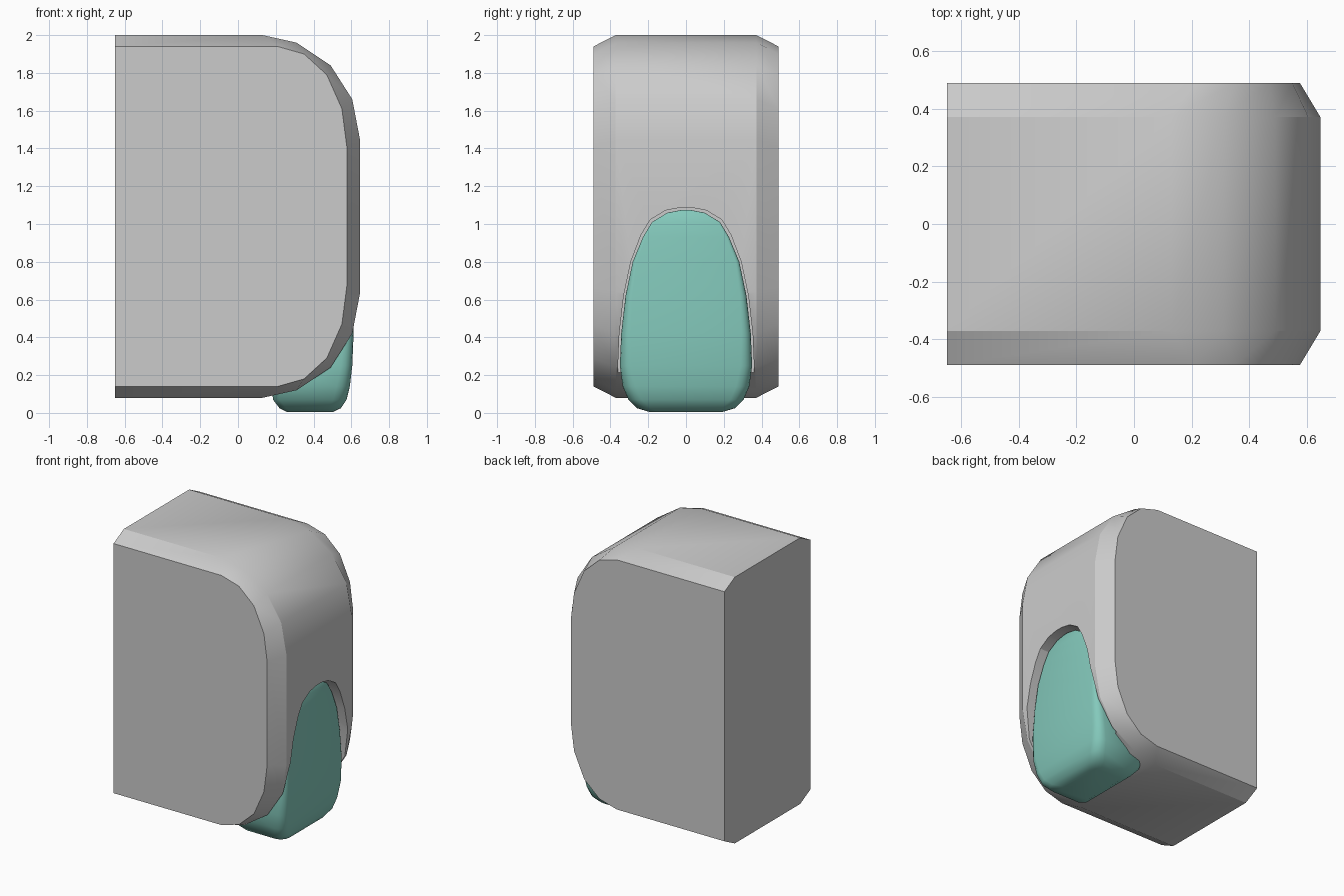
import bpy, bmesh, math

old = bpy.data.objects.get("Cube")
if old:
    bpy.data.objects.remove(old, do_unlink=True)


def material(name, rgb):
    m = bpy.data.materials.new(name)
    m.use_nodes = True
    m.diffuse_color = (*rgb, 1)
    m.node_tree.nodes["Principled BSDF"].inputs["Base Color"].default_value = (*rgb, 1)
    return m


def loft(name, rings, mat):
    """Closed solid through equally long rings of points, capped at both ends."""
    bm = bmesh.new()
    loops = [[bm.verts.new(p) for p in ring] for ring in rings]
    n = len(loops[0])
    for a, b in zip(loops, loops[1:]):
        for i in range(n):
            j = (i + 1) % n
            bm.faces.new((a[i], a[j], b[j], b[i]))
    bm.faces.new(loops[0])
    bm.faces.new(loops[-1])
    bmesh.ops.recalc_face_normals(bm, faces=bm.faces)
    mesh = bpy.data.meshes.new(name)
    bm.to_mesh(mesh)
    bm.free()
    mesh.materials.append(mat)
    obj = bpy.data.objects.new(name, mesh)
    bpy.context.collection.objects.link(obj)
    return obj


def smooth(obj, degrees):
    bpy.ops.object.select_all(action='DESELECT')
    obj.select_set(True)
    bpy.context.view_layer.objects.active = obj
    bpy.ops.object.shade_smooth_by_angle(angle=math.radians(degrees))


grey = material("light grey", (0.6, 0.6, 0.6))
teal = material("teal", (0.23, 0.585, 0.5))

# Housing: rounded side profile, narrowed at the chamfered front and back
BACK, MID = -0.65, 1.04


def housing_ring(y, upper):
    half = [(BACK, upper[0][1])] + upper
    pts = half + [(x, 2 * MID - z) for x, z in reversed(half)]
    return [(x, y, z) for x, z in pts]


rim = [(0.13, 2.0), (0.31, 1.96), (0.49, 1.84), (0.605, 1.66), (0.647, 1.44)]
face = [(0.21, 1.94), (0.35, 1.90), (0.47, 1.79), (0.55, 1.61), (0.576, 1.41)]
housing = loft("housing", [housing_ring(-0.49, face), housing_ring(-0.372, rim),
                           housing_ring(0.372, rim), housing_ring(0.49, face)], grey)

# Lever levels: height, half width, back x, front x, edge rounding
levels = [
    (0.004, 0.19, 0.26, 0.50, 0.05),
    (0.025, 0.26, 0.22, 0.545, 0.07),
    (0.07, 0.305, 0.185, 0.575, 0.07),
    (0.14, 0.335, 0.18, 0.592, 0.07),
    (0.25, 0.35, 0.19, 0.605, 0.06),
    (0.42, 0.343, 0.30, 0.612, 0.05),
    (0.62, 0.32, 0.40, 0.606, 0.035),
    (0.80, 0.282, 0.42, 0.60, 0.02),
    (0.93, 0.228, 0.42, 0.595, 0.015),
    (1.01, 0.18, 0.42, 0.59, 0.01),
    (1.06, 0.098, 0.42, 0.587, 0.01),
    (1.075, 0.02, 0.42, 0.585, 0.005),
]

# Pocket cut into the housing, a little wider than the lever
right = [(w + 0.01, z + 0.012 * (z > 0.9)) for z, w, *_ in levels[4:]]
right = [(right[0][0], 0.12)] + right
outline = right + [(-y, z) for y, z in reversed(right)]
cutter = loft("pocket_cutter", [[(x, y, z) for y, z in outline] for x in (0.45, 0.8)], grey)
cutter.hide_render = True
cut = housing.modifiers.new("pocket", 'BOOLEAN')
cut.operation = 'DIFFERENCE'
cut.solver = 'EXACT'
cut.object = cutter
bpy.context.view_layer.objects.active = housing
bpy.ops.object.modifier_apply(modifier=cut.name)
bpy.data.objects.remove(cutter, do_unlink=True)
smooth(housing, 25)


# Push lever: rounded horizontal sections stacked upwards
def lever_ring(z, w, back, front, r):
    side = [(back, w - r * 0.5), (back + r * 0.5, w)]
    for k in range(5):
        a = math.pi / 2 * k / 4
        side.append((front - r + r * math.sin(a), w - r + r * math.cos(a)))
    return [(x, y, z) for x, y in side] + [(x, -y, z) for x, y in reversed(side)]


lever = loft("push_lever", [lever_ring(*level) for level in levels], teal)
smooth(lever, 50)
